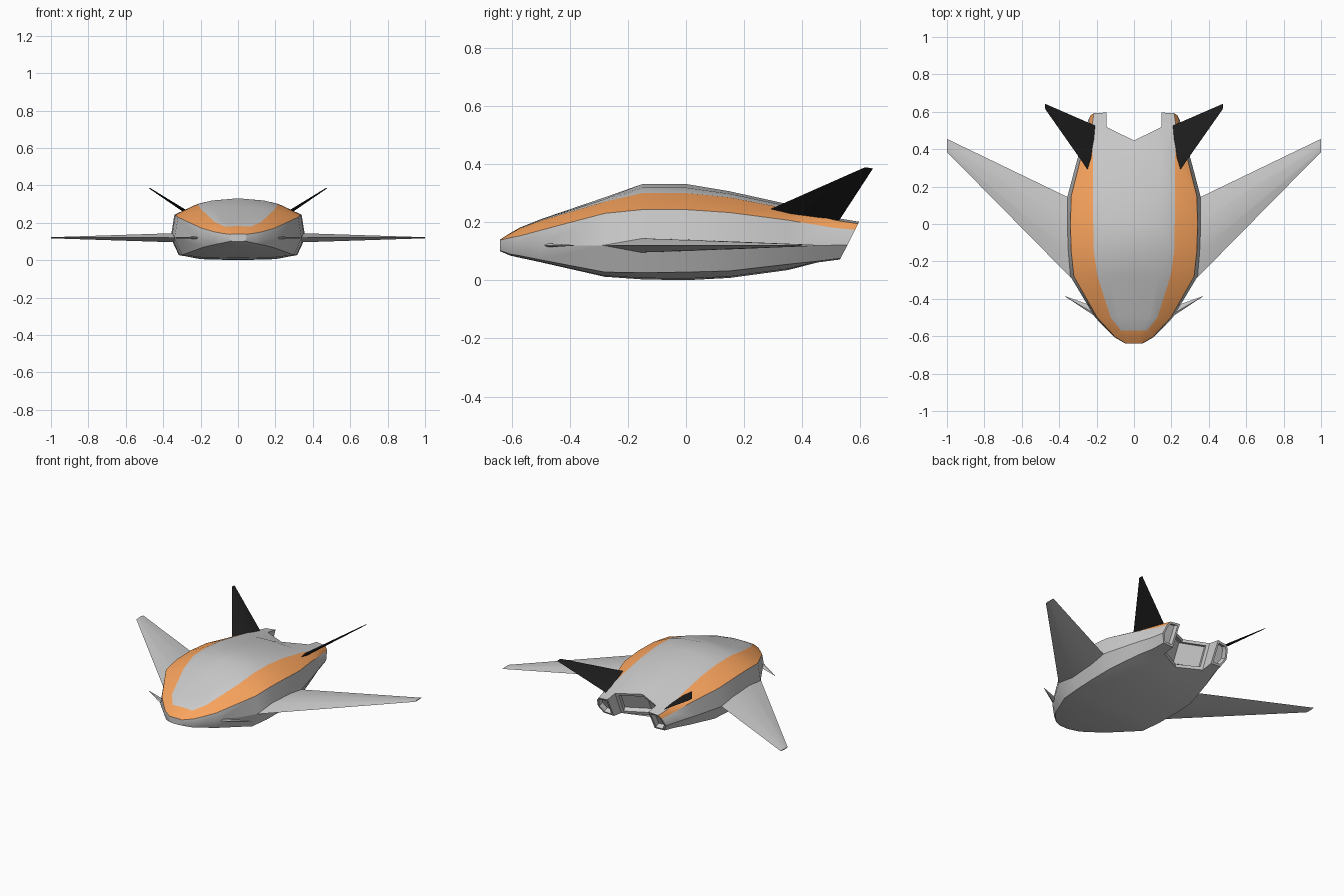
import bpy, bmesh
from mathutils import Vector

if "Cube" in bpy.data.objects:
    bpy.data.objects.remove(bpy.data.objects["Cube"])


def paint(name, rgb):
    m = bpy.data.materials.new(name)
    m.diffuse_color = (*rgb, 1)
    m.use_nodes = True
    m.node_tree.nodes["Principled BSDF"].inputs["Base Color"].default_value = m.diffuse_color
    return m


grey = paint("hull_grey", (0.6, 0.6, 0.6))
orange = paint("orange_trim", (0.95, 0.37, 0.11))
black = paint("fin_black", (0.015, 0.015, 0.015))


def finish(name, bm, mats, angle=None):
    me = bpy.data.meshes.new(name)
    bm.to_mesh(me)
    bm.free()
    ob = bpy.data.objects.new(name, me)
    bpy.context.collection.objects.link(ob)
    for m in mats:
        me.materials.append(m)
    if angle:
        bpy.context.view_layer.objects.active = ob
        ob.select_set(True)
        bpy.ops.object.shade_smooth_by_angle(angle=angle)
        ob.select_set(False)
    return ob


# Hull stations: y, half width, shoulder half width, z of keel, lower chine,
# upper chine, shoulder, roof
STATIONS = [
    (-0.64, .045, .040, .100, .102, .138, .139, .140),
    (-0.605, .105, .052, .085, .090, .146, .160, .162),
    (-0.57, .140, .070, .077, .084, .153, .179, .182),
    (-0.50, .208, .125, .062, .070, .172, .205, .210),
    (-0.28, .340, .195, .012, .028, .230, .270, .285),
    (-0.15, .355, .215, .003, .026, .243, .300, .331),
    (0.00, .360, .218, .000, .028, .243, .300, .331),
    (0.15, .355, .218, .008, .032, .233, .285, .306),
    (0.35, .302, .220, .035, .055, .207, .246, .262),
    (0.515, .262, .226, .060, .066, .181, .206, .219),
]


def section(y, w, ws, zb, zl, zu, zs, zt):
    return [Vector(p) for p in (
        (0, y, zb), (.56 * w, y, zb + .2 * (zl - zb)), (.88 * w, y, zl),
        (w, y, .12), (.945 * w, y, zu), (ws, y, zs),
        (.65 * ws, y, zs + .6 * (zt - zs)), (0, y, zt))]


rings = [section(*s) for s in STATIONS]
# Slanted tail with a V notch, then tapered pod ends either side of it
for p in rings[-1]:
    p.y += (p.z - .205) * .43 - (.075 if p.x == 0 else 0)
rings.append([Vector((.147 + (p.x - .147) * .85, p.y + .077, .13 + (p.z - .13) * .85))
              for p in rings[-1]])

bm = bmesh.new()
tail_center, pods = [], []
last = len(rings) - 1
for side in (1, -1):
    V = [[bm.verts.new((p.x * side, p.y, p.z)) for p in r] for r in rings]
    for i in range(last):
        for j in range(7):
            if i == last - 1 and j in (0, 6):
                continue
            f = bm.faces.new((V[i][j], V[i + 1][j], V[i + 1][j + 1], V[i][j + 1]))
            f.material_index = int(j == 4 or (i < 2 and j > 4))
    bm.faces.new(V[0])
    a, b = V[last - 1], V[last]
    bm.faces.new((a[1], b[1], b[6], a[6]))
    tail_center.append(bm.faces.new((a[0], a[1], a[6], a[7])))
    pods.append(bm.faces.new(b[1:7]))
    for v in (b[0], b[7]):
        bm.verts.remove(v)
bmesh.ops.remove_doubles(bm, verts=bm.verts, dist=0.0005)
bmesh.ops.recalc_face_normals(bm, faces=bm.faces)
# Recessed exhaust panels
for group, t in ((tail_center, .018), (pods[:1], .012), (pods[1:], .012)):
    bmesh.ops.inset_region(bm, faces=group, thickness=t, use_even_offset=True)
    bmesh.ops.inset_region(bm, faces=group, thickness=.004, depth=-.03)
finish("hull", bm, [grey, orange], 0.5)


# Thin tapered blade between a root chord and a tip chord, mirrored across x
def blade(name, root, tip, thick_root, thick_tip, mat):
    bm = bmesh.new()
    (r0, r1), (t0, t1) = [[Vector(p) for p in c] for c in (root, tip)]
    n = (r1 - r0).cross(t0 - r0).normalized()
    rows = []
    for a, b, th in ((r0, r1, thick_root), (t0, t1, thick_tip)):
        rows.append([bm.verts.new(a.lerp(b, t) + n * th * .5 * s) for t, s in
                     ((0, 0), (.3, 1), (.7, .8), (1, 0), (.7, -.8), (.3, -1))])
    for k in range(6):
        m = (k + 1) % 6
        bm.faces.new((rows[0][k], rows[0][m], rows[1][m], rows[1][k]))
    bm.faces.new(rows[0])
    bm.faces.new(rows[1])
    bmesh.ops.recalc_face_normals(bm, faces=bm.faces)
    ob = finish(name, bm, [mat], 0.4)
    ob.modifiers.new("mirror", "MIRROR")
    return ob


blade("main_wings", [(.32, -.305, .12), (.32, .127, .12)],
      [(1, .385, .12), (1, .455, .12)], .05, .006, grey)
blade("nose_canards", [(.19, -.505, .12), (.23, -.435, .12)],
      [(.365, -.39, .12), (.37, -.385, .12)], .014, .003, grey)
blade("tail_fins", [(.24, .28, .24), (.205, .525, .203)],
      [(.473, .612, .387), (.476, .643, .384)], .018, .004, black)
